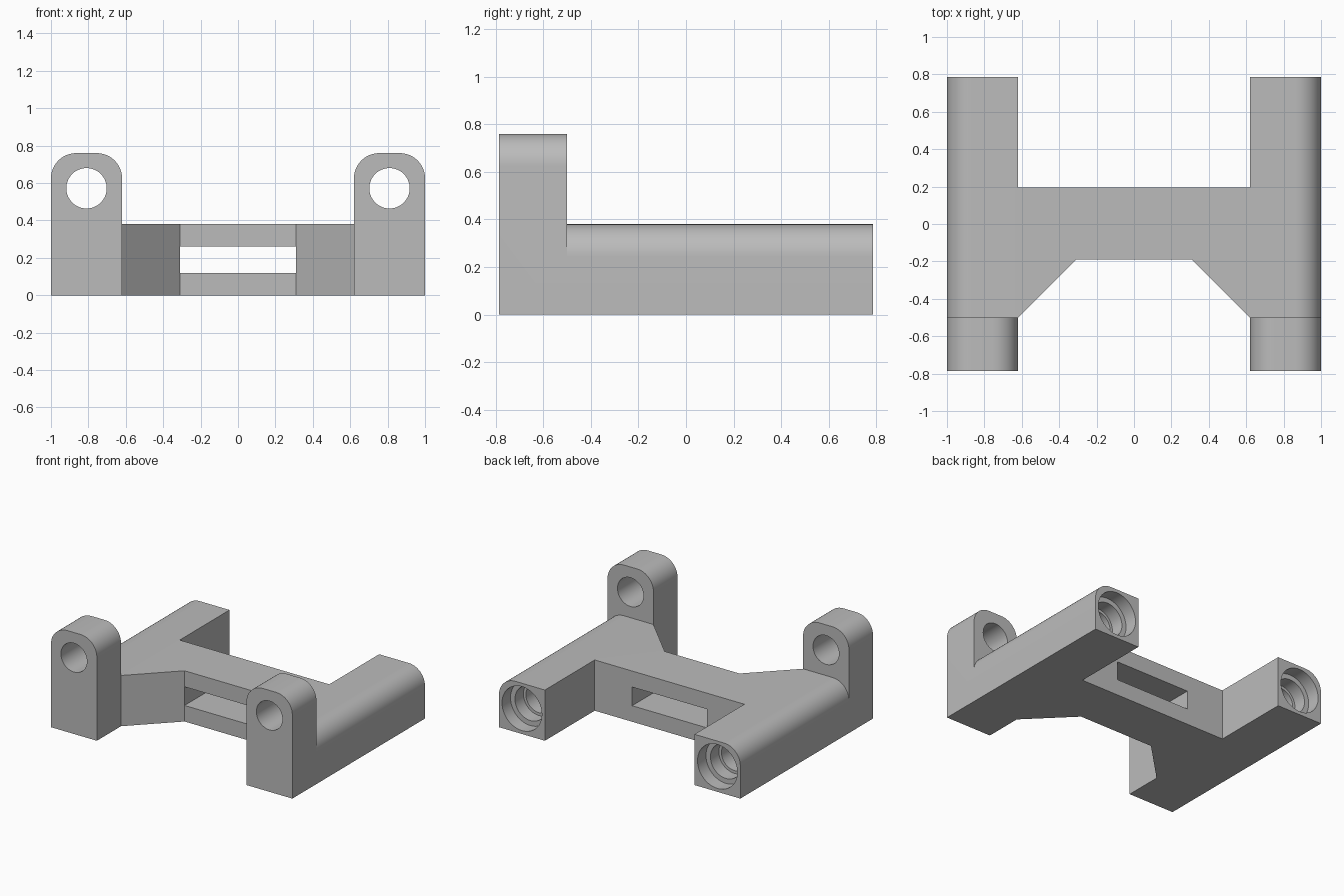
import bpy, bmesh
from math import sin, cos, pi, radians
from mathutils import Vector

cube = bpy.data.objects.get("Cube")
if cube:
    bpy.data.objects.remove(cube)

grey = bpy.data.materials.new("plain_grey")
grey.use_nodes = True
colour = (0.5, 0.5, 0.5, 1)
grey.diffuse_color = colour
grey.node_tree.nodes["Principled BSDF"].inputs["Base Color"].default_value = colour

INNER, OUTER, MID = 0.62, 1.0, 0.81
BACK, FRONT, POST_BACK = 0.785, -0.785, -0.5
RAIL_TOP, POST_TOP, ROUND = 0.38, 0.76, 0.135


def prism(name, points, direction):
    """Extrude a closed outline of 3D points along a direction."""
    bm = bmesh.new()
    face = bm.faces.new([bm.verts.new(p) for p in points])
    new = bmesh.ops.extrude_face_region(bm, geom=[face])["geom"]
    bmesh.ops.translate(bm, vec=Vector(direction),
                        verts=[v for v in new if isinstance(v, bmesh.types.BMVert)])
    bmesh.ops.recalc_face_normals(bm, faces=bm.faces)
    mesh = bpy.data.meshes.new(name)
    bm.to_mesh(mesh)
    bm.free()
    mesh.materials.append(grey)
    obj = bpy.data.objects.new(name, mesh)
    bpy.context.collection.objects.link(obj)
    return obj


def arc(cx, cz, r, start, end, steps):
    angles = [start + (end - start) * i / steps for i in range(steps + 1)]
    return [(cx + r * cos(a), cz + r * sin(a)) for a in angles]


def upright(name, outline, y0, y1, side=1):
    """Extrude an x-z outline from y0 to y1, mirrored by side."""
    return prism(name, [(side * x, y0, z) for x, z in outline], (0, y1 - y0, 0))


def bore(side, z, r, y0, y1):
    circle = arc(MID, z, r, 0, 2 * pi, 48)[:-1]
    return upright("bore_cutter", circle, y0, y1, side)


def combine(target, tool, operation):
    """Apply a boolean and discard the tool."""
    mod = target.modifiers.new(operation.lower(), 'BOOLEAN')
    mod.operation, mod.solver, mod.object = operation, 'EXACT', tool
    bpy.context.view_layer.objects.active = target
    bpy.ops.object.modifier_apply(modifier=mod.name)
    bpy.data.objects.remove(tool)


# Crossbar with diagonal gussets at the front
half = [(INNER, 0.195), (INNER, POST_BACK), (0.31, -0.19)]
plan = half + [(-x, y) for x, y in reversed(half)]
frame = prism("bracket_frame", [(x, y, 0) for x, y in plan], (0, 0, RAIL_TOP))

# Outer edge of a rail is rounded, both top edges of a post are
rail_shape = ([(INNER, 0), (OUTER, 0)]
              + arc(OUTER - ROUND, RAIL_TOP - ROUND, ROUND, 0, pi / 2, 12)
              + [(INNER, RAIL_TOP)])
post_shape = ([(INNER, 0), (OUTER, 0)]
              + arc(OUTER - ROUND, POST_TOP - ROUND, ROUND, 0, pi / 2, 12)
              + arc(INNER + ROUND, POST_TOP - ROUND, ROUND, pi / 2, pi, 12))

for side in (1, -1):
    combine(frame, upright("side_rail", rail_shape, POST_BACK, BACK, side), 'UNION')
    combine(frame, upright("front_post", post_shape, FRONT, POST_BACK, side), 'UNION')

for side in (1, -1):
    # Through hole in the post
    combine(frame, bore(side, 0.572, 0.108, FRONT - 0.1, POST_BACK + 0.1), 'DIFFERENCE')
    # Stepped socket in the rear end of the rail
    for radius, depth in ((0.165, 0.1), (0.128, 0.2), (0.107, 0.5)):
        combine(frame, bore(side, 0.19, radius, BACK - depth, BACK + 0.1), 'DIFFERENCE')

# Rectangular slot through the crossbar
slot = [(-0.31, 0.12), (0.31, 0.12), (0.31, 0.26), (-0.31, 0.26)]
combine(frame, upright("slot_cutter", slot, -0.4, 0.4), 'DIFFERENCE')

# Merge coplanar faces, then smooth the round surfaces
bm = bmesh.new()
bm.from_mesh(frame.data)
bmesh.ops.remove_doubles(bm, verts=bm.verts, dist=0.0001)
bmesh.ops.dissolve_limit(bm, angle_limit=radians(0.5), verts=bm.verts, edges=bm.edges)
bm.to_mesh(frame.data)
bm.free()
for obj in bpy.context.selected_objects:
    obj.select_set(False)
frame.select_set(True)
bpy.context.view_layer.objects.active = frame
bpy.ops.object.shade_smooth_by_angle(angle=radians(30))
